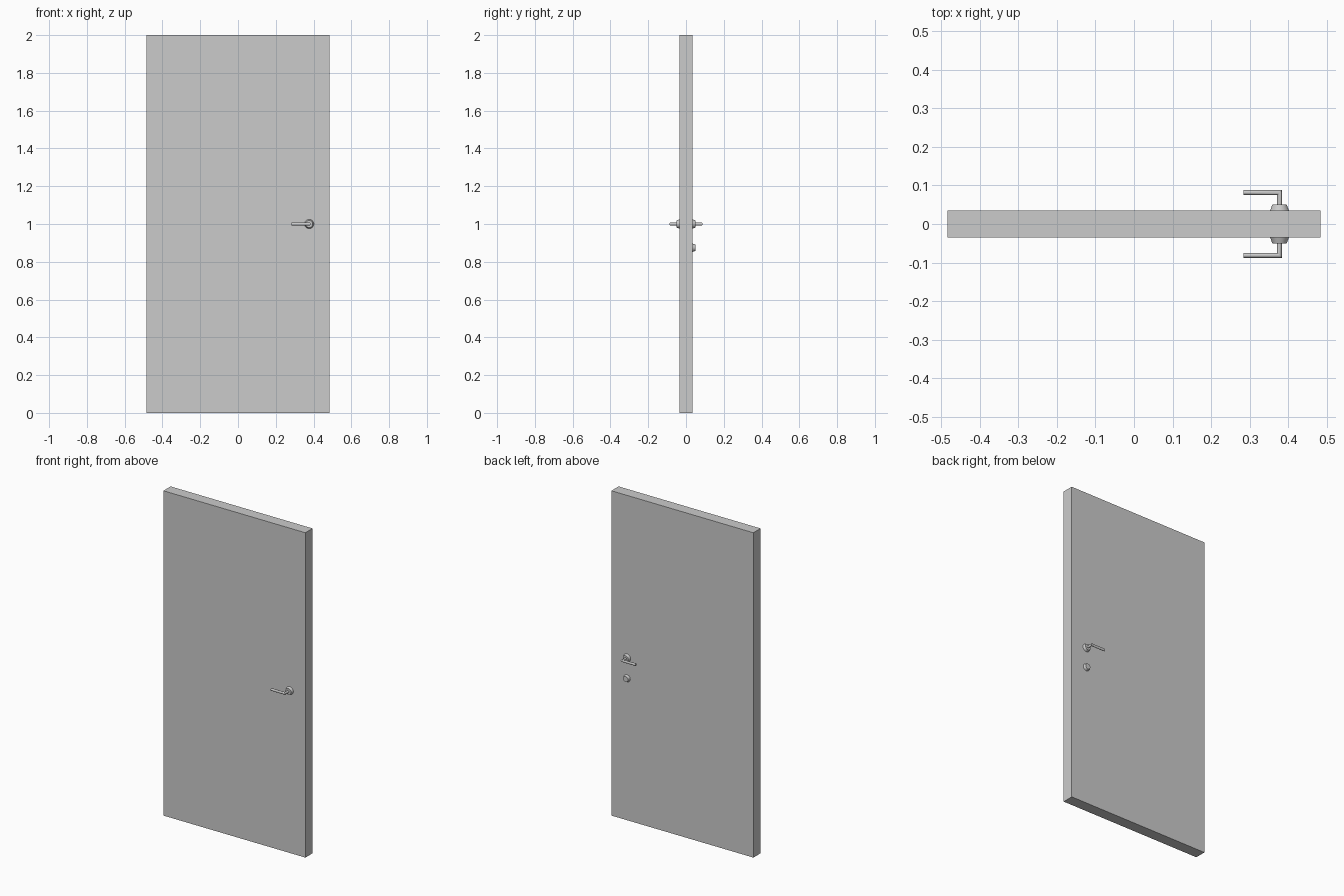
import bpy, bmesh, math
from mathutils import Matrix, Vector

if "Cube" in bpy.data.objects:
    bpy.data.objects.remove(bpy.data.objects["Cube"])

W, T, H = 0.4835, 0.035, 2.0   # half width, half thickness, height
HX, HZ = 0.377, 1.0            # handle position


def finish(name, bm, smooth=False):
    bmesh.ops.recalc_face_normals(bm, faces=bm.faces)
    me = bpy.data.meshes.new(name)
    bm.to_mesh(me)
    bm.free()
    ob = bpy.data.objects.new(name, me)
    bpy.context.collection.objects.link(ob)
    if smooth:
        bpy.ops.object.select_all(action='DESELECT')
        ob.select_set(True)
        bpy.context.view_layer.objects.active = ob
        bpy.ops.object.shade_smooth_by_angle(angle=math.radians(35))
    return ob


def rose(name, z, side, r=0.0245):
    """Tapered round plate standing on the front (-1) or back (+1) face."""
    bm = bmesh.new()
    depth = 0.015
    m = (Matrix.Translation((HX, side * (T + depth / 2), z))
         @ Matrix.Rotation(-side * math.pi / 2, 4, 'X'))
    bmesh.ops.create_cone(bm, cap_ends=True, segments=32, radius1=r,
                          radius2=r * 0.76, depth=depth, matrix=m)
    finish(name, bm, True)


def lever(name, side):
    """Round bar: out of the door, mitred corner, then along the door."""
    bm = bmesh.new()
    n, rx, rz = 16, 0.0065, 0.008
    y_arm = 0.0815
    rings = []
    for i in range(3):
        ring = []
        for k in range(n):
            a = 2 * math.pi * k / n
            u, z = rx * math.cos(a), HZ + rz * math.sin(a)
            p = [(HX + u, T), (HX + u, y_arm + u), (0.284, y_arm + u)][i]
            ring.append(bm.verts.new(Vector((p[0], side * p[1], z))))
        rings.append(ring)
    for a, b in zip(rings, rings[1:]):
        for k in range(n):
            j = (k + 1) % n
            bm.faces.new((a[k], a[j], b[j], b[k]))
    bm.faces.new(rings[0])
    bm.faces.new(rings[-1])
    finish(name, bm, True)


# door leaf
bm = bmesh.new()
bmesh.ops.create_cube(bm, size=1, matrix=Matrix.Translation((0, 0, H / 2))
                      @ Matrix.Diagonal((2 * W, 2 * T, H, 1)))
finish("door_leaf", bm)

# handles on both faces
for label, side in (("front", -1), ("back", 1)):
    rose(label + "_handle_rose", HZ, side)
    lever(label + "_handle_lever", side)

# lock turn, back face only
rose("back_lock_knob", 0.874, 1, 0.022)
